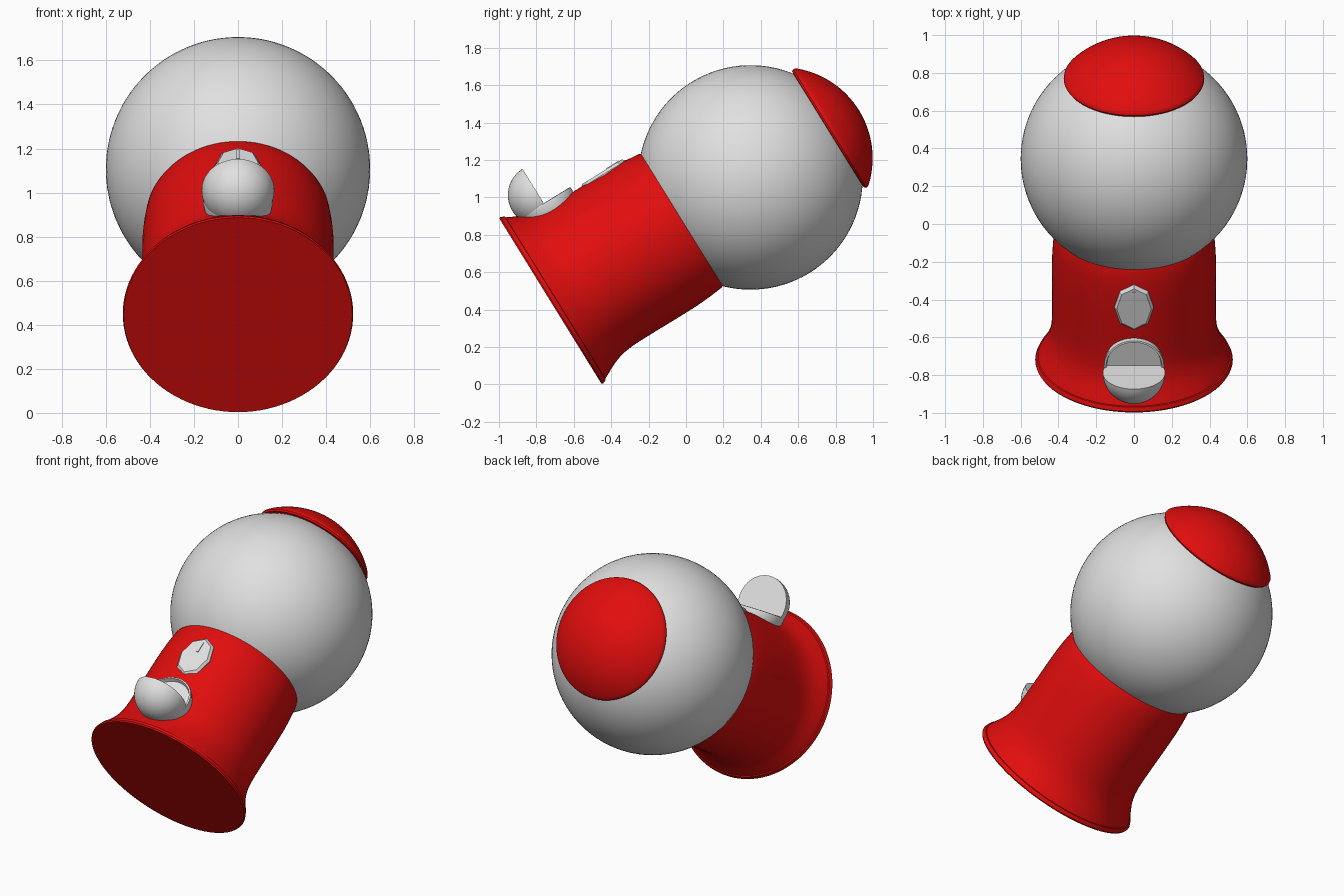
import bpy, bmesh, math
from mathutils import Matrix, Vector

if "Cube" in bpy.data.objects:
    bpy.data.objects.remove(bpy.data.objects["Cube"])

# The machine is built upright (front at -y), then tipped over
TILT = Matrix.Translation((0, -0.725, 0.445)) @ Matrix.Rotation(math.radians(-58.28), 4, 'X')


def material(name, rgb):
    m = bpy.data.materials.new(name)
    m.diffuse_color = (*rgb, 1)
    m.use_nodes = True
    m.node_tree.nodes["Principled BSDF"].inputs["Base Color"].default_value = m.diffuse_color
    return m


RED = material("red enamel", (0.76, 0.004, 0.004))
GREY = material("light grey", (0.75, 0.75, 0.75))


def finish(name, bm, mat, angle=35):
    bmesh.ops.recalc_face_normals(bm, faces=bm.faces)
    me = bpy.data.meshes.new(name)
    bm.transform(TILT)
    bm.to_mesh(me)
    bm.free()
    me.materials.append(mat)
    ob = bpy.data.objects.new(name, me)
    bpy.context.collection.objects.link(ob)
    bpy.ops.object.select_all(action='DESELECT')
    ob.select_set(True)
    bpy.context.view_layer.objects.active = ob
    bpy.ops.object.shade_smooth_by_angle(angle=math.radians(angle))
    return ob


def lathe(profile, steps=96, place=Matrix(), sx=1, sy=1):
    """Spin (radius, height) points around z; open ends are capped."""
    bm = bmesh.new()
    rings = []
    for r, z in profile:
        if r < 1e-5:
            rings.append([bm.verts.new((0, 0, z))])
        else:
            rings.append([bm.verts.new((sx * r * math.cos(2 * math.pi * i / steps),
                                        sy * r * math.sin(2 * math.pi * i / steps), z))
                          for i in range(steps)])
    for a, b in zip(rings, rings[1:]):
        for i in range(steps):
            j = (i + 1) % steps
            loop = [a[i], a[j % len(a)] if len(a) > 1 else None,
                    b[j % len(b)] if len(b) > 1 else None, b[i % len(b)]] if len(a) > 1 else \
                   [a[0], b[j], b[i]]
            bm.faces.new([v for v in loop if v])
    for ring in (rings[0], rings[-1]):
        if len(ring) > 1:
            bm.faces.new(ring)
    bm.transform(place)
    return bm


def facing_front(z, y=0):
    """Lay a lathed part so that its +z points out of the front."""
    return Matrix.Translation((0, y, z)) @ Matrix.Rotation(math.pi / 2, 4, 'X')


# Flared pedestal with a thin rim at the foot
finish("pedestal", lathe([
    (0.519, 0), (0.523, 0.008), (0.514, 0.03), (0.507, 0.032), (0.493, 0.06), (0.477, 0.09),
    (0.461, 0.125), (0.449, 0.16), (0.440, 0.2), (0.435, 0.245), (0.433, 0.3), (0.433, 0.4),
    (0.434, 0.55), (0.433, 0.66), (0.428, 0.74), (0.420, 0.815), (0.414, 0.83)]), RED)

# Globe
bm = bmesh.new()
bmesh.ops.create_uvsphere(bm, u_segments=96, v_segments=48, radius=0.6,
                          matrix=Matrix.Translation((0, 0, 1.258)))
finish("globe", bm, GREY)

# Domed lid: rounded rim followed by a spherical arc
R, zc = 0.486, 1.454
a0 = math.asin(0.362 / R)
lid = [(0.35, 1.744), (0.366, 1.746), (0.372, 1.756), (0.370, 1.768)]
lid += [(R * math.sin(a0 * (1 - i / 16)), zc + R * math.cos(a0 * (1 - i / 16))) for i in range(17)]
finish("lid", lathe(lid), RED)

# Chute tray with a raised lip and a shallow floor
finish("chute_tray", lathe([
    (0.13, 0.36), (0.15, 0.40), (0.16, 0.45), (0.158, 0.462), (0.148, 0.464), (0.142, 0.44)],
    64, facing_front(0.253)), GREY)

# Chute door: half a ball with its flat side turned upwards
bm = bmesh.new()
bmesh.ops.create_uvsphere(bm, u_segments=64, v_segments=32, radius=0.165)
bmesh.ops.bisect_plane(bm, geom=bm.verts[:] + bm.edges[:] + bm.faces[:], dist=1e-4,
                       plane_co=(0, 0, 0), plane_no=(0, 0, 1), clear_outer=True)
bmesh.ops.holes_fill(bm, edges=[e for e in bm.edges if e.is_boundary], sides=0)
bm.transform(Matrix.Translation((0, -0.515, 0.245)))
finish("chute_door", bm, GREY)

# Octagonal coin plate with bevelled edge
finish("coin_plate", lathe([(1.0, 0.40), (1.0, 0.428), (0.88, 0.443)], 8,
                           facing_front(0.598), 0.104, 0.142), GREY, 20)

# Narrow coin slot ridge
bm = bmesh.new()
bmesh.ops.create_cube(bm, size=1)
bm.transform(Matrix.Translation((0, -0.443, 0.665)) @ Matrix.Diagonal((0.016, 0.008, 0.075, 1)))
finish("coin_slot", bm, GREY)
